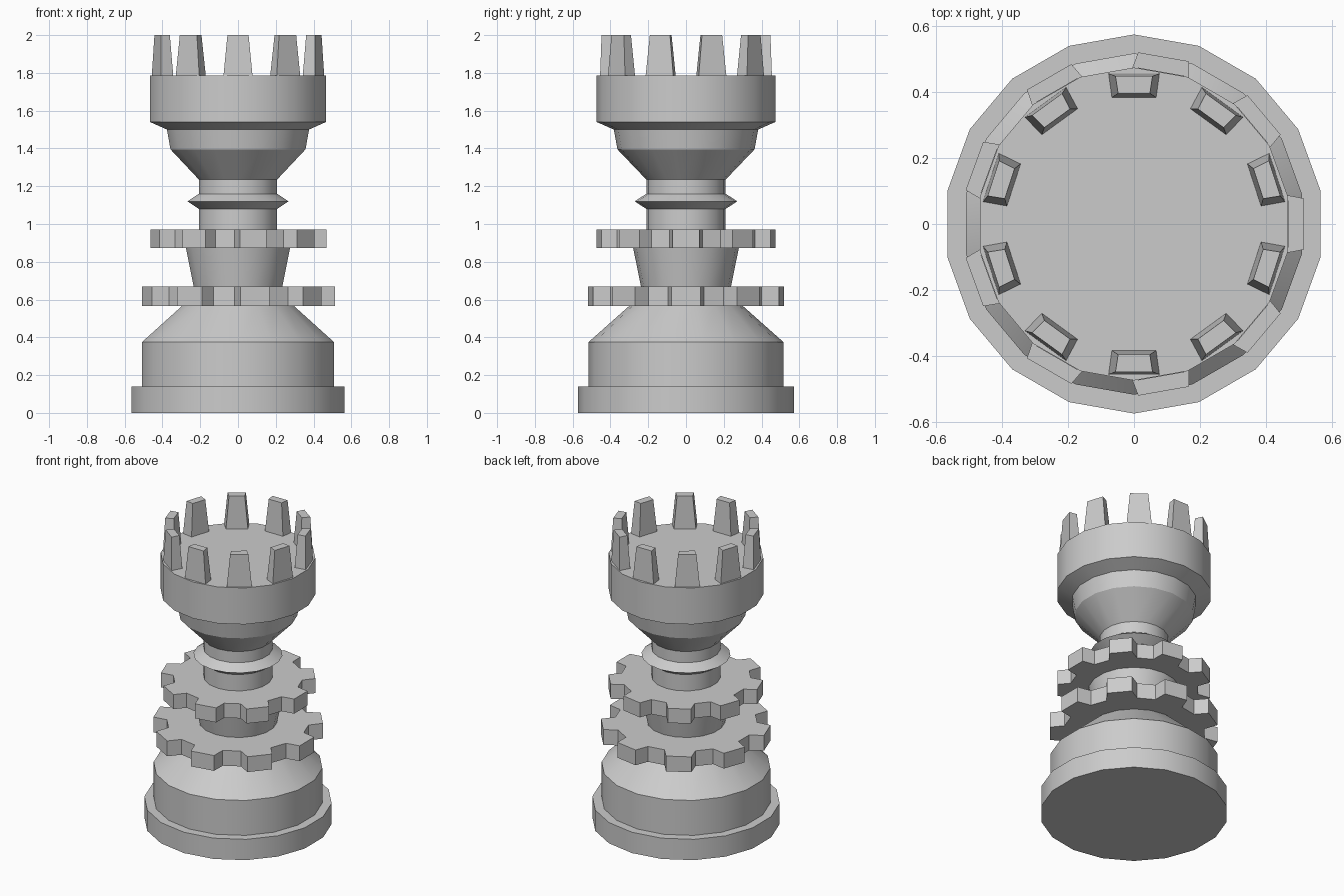
import bpy, bmesh
from math import sin, cos, radians

if "Cube" in bpy.data.objects:
    bpy.data.objects.remove(bpy.data.objects["Cube"])

SIDES = 18


def polar(r, deg, z):
    return (r * cos(radians(deg)), r * sin(radians(deg)), z)


def finish(name, bm, smooth=False):
    bmesh.ops.recalc_face_normals(bm, faces=bm.faces)
    mesh = bpy.data.meshes.new(name)
    bm.to_mesh(mesh)
    bm.free()
    ob = bpy.data.objects.new(name, mesh)
    bpy.context.collection.objects.link(ob)
    if smooth:
        bpy.ops.object.select_all(action='DESELECT')
        ob.select_set(True)
        bpy.context.view_layer.objects.active = ob
        bpy.ops.object.shade_smooth_by_angle(angle=radians(30))
    return ob


def add_stack(bm, loops):
    """Skin a stack of equal-length point loops and cap both ends."""
    rings = [[bm.verts.new(p) for p in loop] for loop in loops]
    n = len(rings[0])
    for a, b in zip(rings, rings[1:]):
        for i in range(n):
            j = (i + 1) % n
            bm.faces.new((a[i], a[j], b[j], b[i]))
    bm.faces.new(rings[0][::-1])
    bm.faces.new(rings[-1])


def turned(name, profile):
    bm = bmesh.new()
    add_stack(bm, [[polar(r, 90 + 360 * i / SIDES, z) for i in range(SIDES)]
                   for r, z in profile])
    finish(name, bm, True)


def gear(name, r_out, r_in, z0, z1):
    # nine flared notches between nine teeth
    outline = []
    for k in range(9):
        a = 40 * k
        outline += [(r_out, a - 8.6), (r_out, a + 8.6),
                    (r_in, a + 20 - 7.4), (r_in, a + 20 + 7.4)]
    bm = bmesh.new()
    add_stack(bm, [[polar(r, a, z) for r, a in outline] for z in (z0, z1)])
    finish(name, bm)


# turned body sections
turned("base", [(.573, 0), (.573, .14), (.516, .14), (.516, .375), (.30, .567)])
turned("lower_neck", [(.238, .668), (.28, .874)])
turned("column_and_head", [
    (.21, .968), (.21, 1.08), (.272, 1.12), (.21, 1.16), (.21, 1.235),
    (.363, 1.395), (.382, 1.50), (.473, 1.54), (.473, 1.785)])

# toothed rings
gear("lower_gear", .519, .434, .567, .67)
gear("upper_gear", .473, .395, .872, .97)


# ring of tapered battlements
def block_loop(ang, z, r0, r1, w0, w1):
    c, s = cos(radians(ang)), sin(radians(ang))
    return [(c * r - s * t, s * r + c * t, z)
            for r, t in ((r0, -w0), (r1, -w1), (r1, w1), (r0, w0))]


bm = bmesh.new()
for k in range(10):
    a = 18 + 36 * k
    add_stack(bm, [block_loop(a, 1.783, .382, .455, .067, .077),
                   block_loop(a, 2.0, .395, .447, .048, .056)])
finish("battlements", bm)
